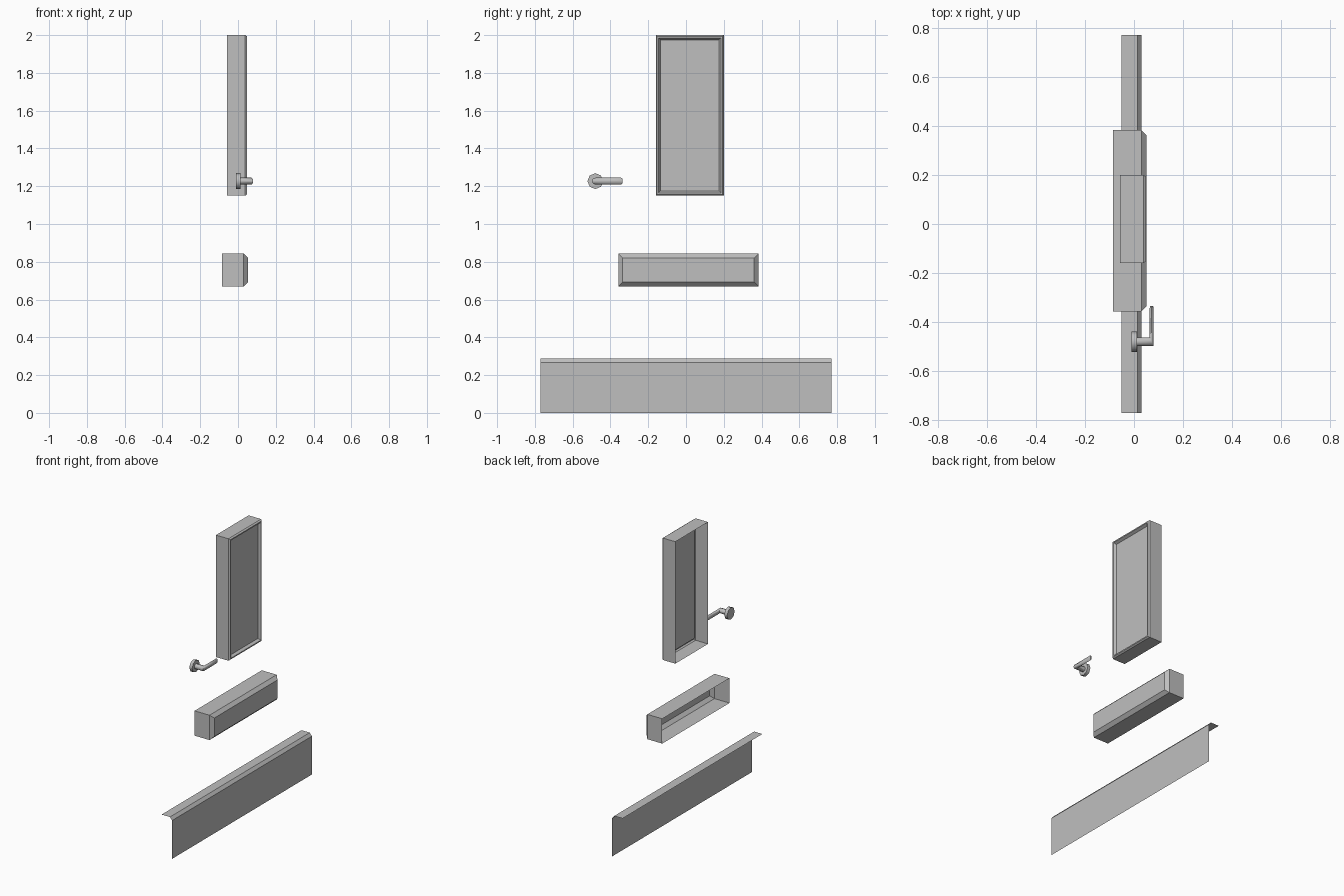
import bpy, bmesh, math

if "Cube" in bpy.data.objects:
    bpy.data.objects.remove(bpy.data.objects["Cube"])

grey = bpy.data.materials.new("plain_grey")
grey.use_nodes = True
COLOUR = (0.52, 0.52, 0.52, 1)
grey.diffuse_color = COLOUR
grey.node_tree.nodes["Principled BSDF"].inputs["Base Color"].default_value = COLOUR


def loft(name, rings, cap_start=False, cap_end=True, closed=True, smooth=False):
    """Join rings of points with quads, optionally capping the ends."""
    bm = bmesh.new()
    loops = [[bm.verts.new(p) for p in ring] for ring in rings]
    n = len(loops[0])
    for a, b in zip(loops, loops[1:]):
        for i in range(n if closed else n - 1):
            j = (i + 1) % n
            bm.faces.new((a[i], a[j], b[j], b[i]))
    if cap_start:
        bm.faces.new(loops[0][::-1])
    if cap_end:
        bm.faces.new(loops[-1])
    mesh = bpy.data.meshes.new(name)
    bm.to_mesh(mesh)
    bm.free()
    mesh.materials.append(grey)
    obj = bpy.data.objects.new(name, mesh)
    bpy.context.collection.objects.link(obj)
    if smooth:
        bpy.ops.object.select_all(action="DESELECT")
        obj.select_set(True)
        bpy.context.view_layer.objects.active = obj
        bpy.ops.object.shade_smooth_by_angle(angle=math.radians(50))
    return obj


def front_panel(name, y0, y1, z0, z1, steps):
    """Open-backed shell facing +x; steps are (x, inset) pairs."""
    loft(name, [[(x, y0 + d, z0 + d), (x, y1 - d, z0 + d),
                 (x, y1 - d, z1 - d), (x, y0 + d, z1 - d)] for x, d in steps])


# Door with a bevelled rim and a recessed field
front_panel("cabinet_door", -0.16, 0.2, 1.15, 2.0,
            [(-0.058, 0), (0.038, 0), (0.048, 0.007), (0.048, 0.015), (0.03, 0.025)])

# Drawer front with bevelled edges
front_panel("drawer_front", -0.357, 0.383, 0.67, 0.843,
            [(-0.085, 0), (0.03, 0), (0.052, 0.022)])

# Thin skirting sheet with a chamfered top edge
profile = [(0.031, 0), (0.031, 0.267), (0.014, 0.287), (-0.05, 0.287)]
loft("skirting_board", [[(x, y, z) for x, z in profile] for y in (0.77, -0.77)],
     cap_end=False, closed=False)

# Handle: round rose, then a neck bending into a flattened lever
HY, HZ, SIDES = -0.48, 1.227, 8
angles = [2 * math.pi * i / SIDES for i in range(SIDES)]


def disc(x, r):
    return [(x, HY + r * math.cos(a), HZ + r * math.sin(a)) for a in angles]


def lever(y, half_width, half_height):
    return [(0.072 - half_width * math.cos(a), y, HZ + half_height * math.sin(a))
            for a in angles]


loft("handle_rose", [disc(-0.01, 0.042), disc(0.012, 0.042)],
     cap_start=True, smooth=True)
mitre = [(0.072 - 0.008 * math.cos(a), HY + 0.018 * math.cos(a),
          HZ + 0.018 * math.sin(a)) for a in angles]
loft("handle_lever", [disc(0.012, 0.018), mitre, lever(-0.343, 0.008, 0.018),
                      lever(-0.335, 0.006, 0.012)], smooth=True)
